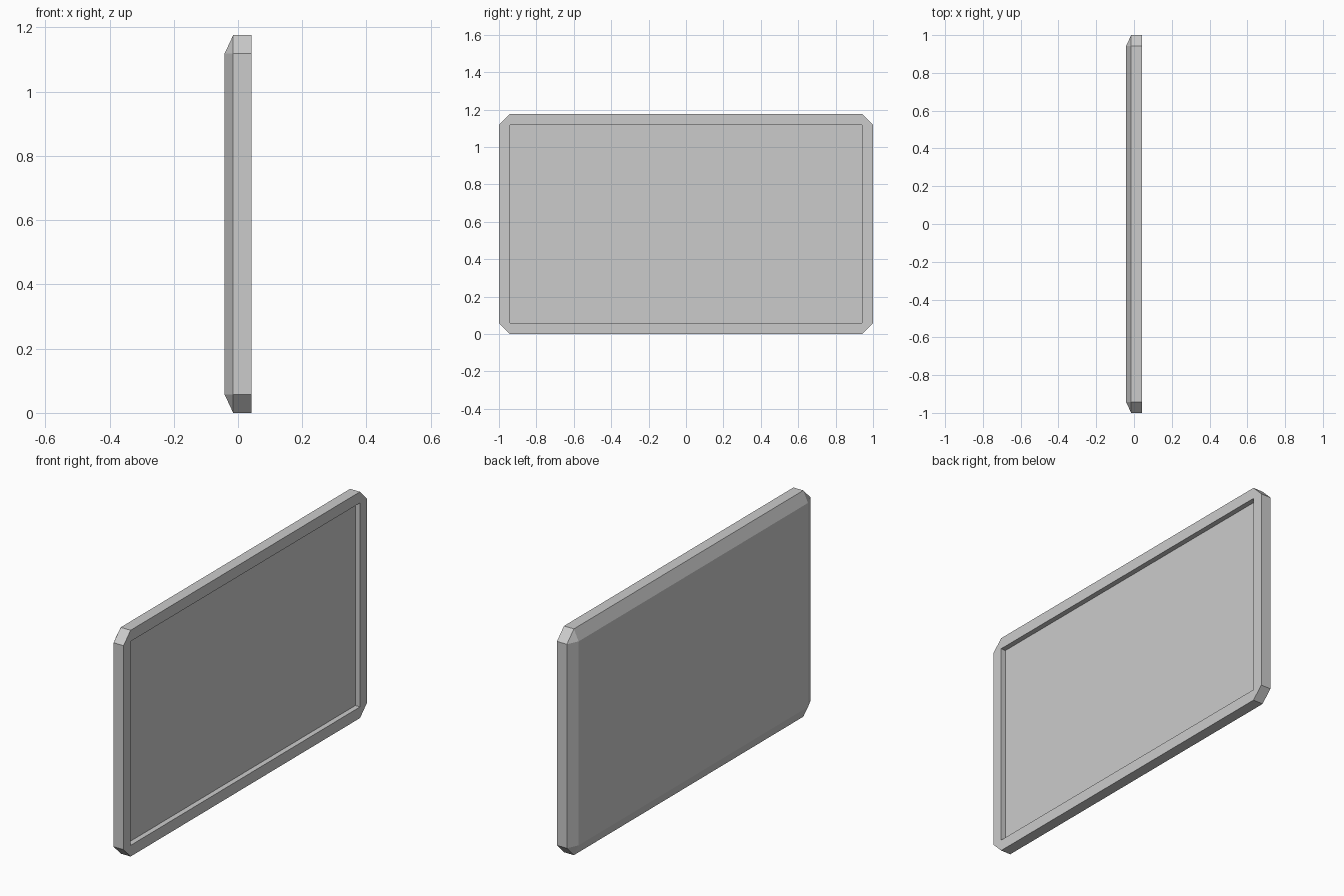
import bpy, bmesh

if "Cube" in bpy.data.objects:
    bpy.data.objects.remove(bpy.data.objects["Cube"])

HALF_W, HEIGHT, HALF_T = 1.0, 1.176, 0.042
BORDER = 0.058        # rim width, equal to the corner cut
SIDE_BACK = -0.015    # where the back bevel starts
FLOOR = 0.015         # depth of the recessed panel


def ring(bm, x, inset, cut):
    """Rectangle loop with cut corners (cut 0 gives doubled corner points)."""
    a, b = HALF_W - inset, HEIGHT / 2 - inset
    pts = [(a - cut, -b), (a, -b + cut), (a, b - cut), (a - cut, b),
           (-a + cut, b), (-a, b - cut), (-a, -b + cut), (-a + cut, -b)]
    return [bm.verts.new((x, y, z + HEIGHT / 2)) for y, z in pts]


def make_part(name, profile, cap_start=False, cap_end=False):
    """Bridge successive (x, inset, cut) loops into a mesh."""
    bm = bmesh.new()
    loops = [ring(bm, *p) for p in profile]
    for r, s in zip(loops, loops[1:]):
        for i in range(8):
            j = (i + 1) % 8
            bm.faces.new((r[i], r[j], s[j], s[i]))
    if cap_start:
        bm.faces.new(loops[0][::-1])
    if cap_end:
        bm.faces.new(loops[-1])
    bmesh.ops.remove_doubles(bm, verts=bm.verts[:], dist=1e-5)
    bmesh.ops.recalc_face_normals(bm, faces=bm.faces[:])
    mesh = bpy.data.meshes.new(name)
    bm.to_mesh(mesh)
    bm.free()
    obj = bpy.data.objects.new(name, mesh)
    bpy.context.collection.objects.link(obj)
    return obj


# Flat panel: bevelled back, octagonal sides, front rim and recessed face
make_part("panel_body", [
    (-HALF_T, BORDER, 0),
    (SIDE_BACK, 0, BORDER),
    (HALF_T, 0, BORDER),
    (HALF_T, BORDER, 0),
    (FLOOR, BORDER, 0),
], cap_start=True, cap_end=True)
